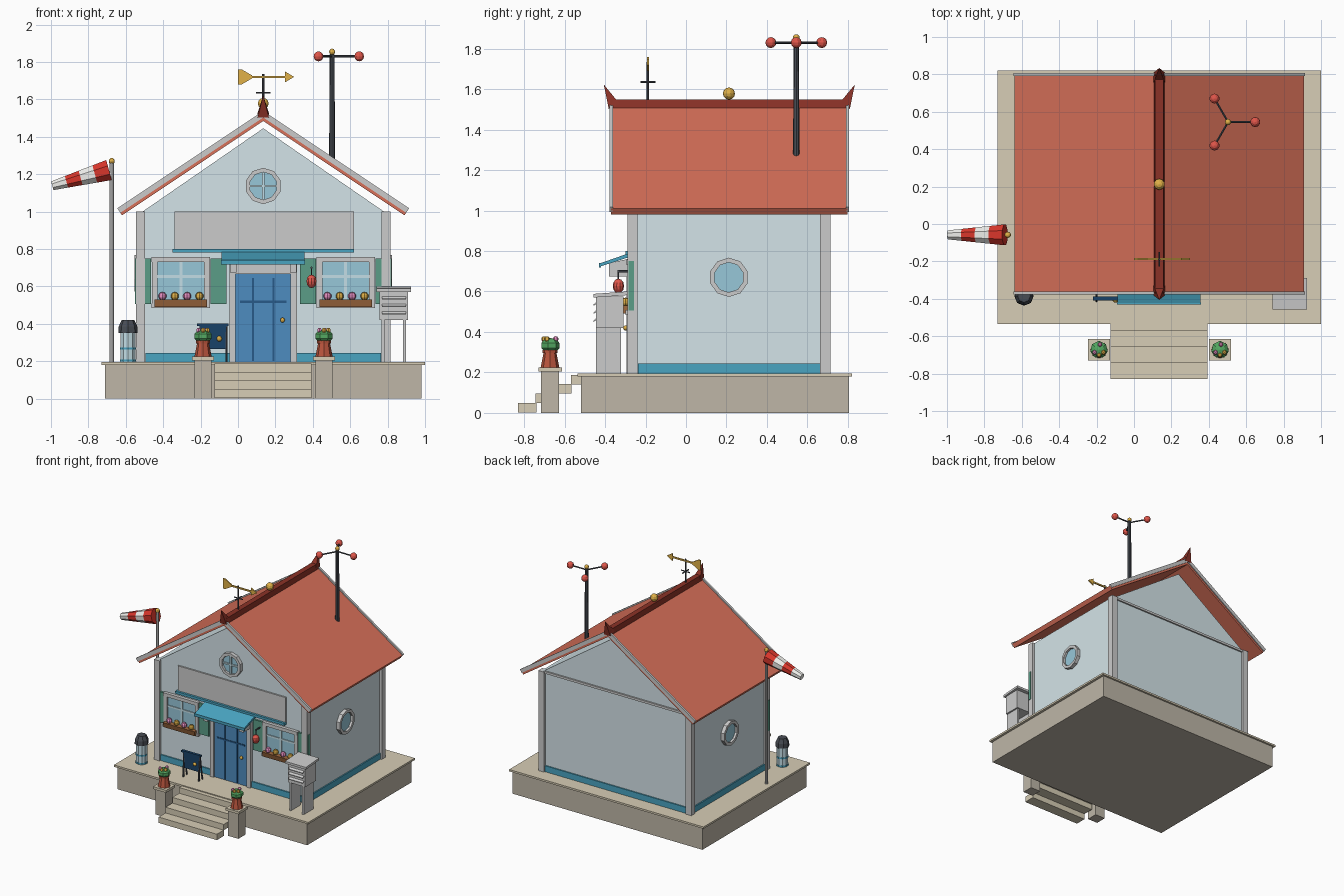
import bpy, bmesh, math
from mathutils import Vector, Matrix

if "Cube" in bpy.data.objects:
    bpy.data.objects.remove(bpy.data.objects["Cube"])

CX, CY = 0.135, 0.212          # house centre
MATS = {}
COL = dict(wall="D3E3E8", skirt="4BA3C0", dblue="1F4468", door="4F8BBE", line="2C5A87", roof="D8705A",
           ridge="8A352B", gold="E0B04A", red="E0574C", white="EEEEEA", sock="D8392F", dark="4A4E55",
           stone="BDB5A6", sand="D6CCB4", glass="96C6D8", green="5B9C86", leaf="55A862", pot="B8553F",
           pink="E58CBF", brown="A06A42", bar="C2DDE5")


def mat(key):
    if key not in MATS:
        lin = [(int(COL[key][i:i + 2], 16) / 255) ** 2.2 for i in (0, 2, 4)]
        MATS[key] = bpy.data.materials.new(key)
        MATS[key].diffuse_color = (*lin, 1)
    return MATS[key]


def finish(name, bm, col):
    bmesh.ops.recalc_face_normals(bm, faces=bm.faces)
    me = bpy.data.meshes.new(name)
    bm.to_mesh(me)
    bm.free()
    ob = bpy.data.objects.new(name, me)
    bpy.context.collection.objects.link(ob)
    if col:
        me.materials.append(mat(col))
    return ob


def box(name, x0, x1, y0, y1, z0, z1, col=None):
    bm = bmesh.new()
    m = Matrix.Translation(((x0 + x1) / 2, (y0 + y1) / 2, (z0 + z1) / 2)) @ Matrix.Diagonal((x1 - x0, y1 - y0, z1 - z0, 1))
    bmesh.ops.create_cube(bm, size=1, matrix=m)
    return finish(name, bm, col)


def prism(name, pts, axis, a, b, col=None):
    """Profile extruded along axis: 'y' takes (x, z) points, 'x' takes (y, z) points."""
    bm = bmesh.new()
    vs = [bm.verts.new((p, a, q) if axis == 'y' else (a, p, q)) for p, q in pts]
    r = bmesh.ops.extrude_face_region(bm, geom=[bm.faces.new(vs)])
    d = (0, b - a, 0) if axis == 'y' else (b - a, 0, 0)
    bmesh.ops.translate(bm, verts=[v for v in r['geom'] if isinstance(v, bmesh.types.BMVert)], vec=d)
    return finish(name, bm, col)


def rod(name, p, q, r1, r2, col=None, n=8, spin=0.0):
    p, q = Vector(p), Vector(q)
    bm = bmesh.new()
    m = Matrix.Translation((p + q) / 2) @ (q - p).to_track_quat('Z', 'Y').to_matrix().to_4x4() @ Matrix.Rotation(spin, 4, 'Z')
    bmesh.ops.create_cone(bm, cap_ends=True, segments=n, radius1=r1, radius2=r2, depth=(q - p).length, matrix=m)
    return finish(name, bm, col)


def ball(name, c, r, col, sz=1.0, n=10):
    bm = bmesh.new()
    bmesh.ops.create_uvsphere(bm, u_segments=n, v_segments=max(5, n * 2 // 3), radius=r,
                              matrix=Matrix.Translation(c) @ Matrix.Diagonal((1, 1, sz, 1)))
    return finish(name, bm, col)


def ring(name, c, direction, ri, ro, h, col=None, n=10):
    """Flat-faced ring with square section, facing along direction."""
    bm = bmesh.new()
    m = Matrix.Translation(c) @ Vector(direction).to_track_quat('Z', 'Y').to_matrix().to_4x4()
    rows = [[bm.verts.new(m @ Vector((r * math.cos(2 * math.pi * (i + .5) / n), r * math.sin(2 * math.pi * (i + .5) / n), z)))
             for r, z in ((ri, 0), (ro, 0), (ro, h), (ri, h))] for i in range(n)]
    for i in range(n):
        for k in range(4):
            bm.faces.new((rows[i][k], rows[i][(k + 1) % 4], rows[(i + 1) % n][(k + 1) % 4], rows[(i + 1) % n][k]))
    return finish(name, bm, col)


# plinth and steps
box("plinth", -.71, .98, -.52, .805, 0, .18, "stone")
box("plinth_cap", -.73, 1.0, -.535, .82, .18, .195, "sand")
for i in range(4):
    y = -.83 + .087 * i
    box("step", -.125, .393, y, min(y + .09, -.52), .003 + .046 * i, .05 + .046 * i, "sand")

# walls, gable, posts, skirt
box("walls", CX - .66, CX + .66, CY - .48, CY + .48, .19, 1.0, "wall")
prism("gable", [(CX - .645, 1.0), (CX + .645, 1.0), (CX, 1.445)], 'y', CY - .48, CY + .48, "wall")
for s in (-1, 1):
    for t in (-1, 1):
        x, y = CX + s * .656, CY + t * .476
        box("corner_post", x - .025, x + .025, y - .025, y + .025, .19, 1.0)
    box("side_skirt", CX + s * .664 - .006, CX + s * .664 + .006, CY - .45, CY + .45, .195, .243, "skirt")
    box("end_skirt", CX - .63, CX + .63, CY + s * .484 - .006, CY + s * .484 + .006, .195, .243, "skirt")
box("back_beam", CX - .64, CX + .64, CY + .475, CY + .492, .985, 1.003)

# roof panels and barge boards
for s in (-1, 1):
    def line(t0, t1):
        return [(CX + s * (d + (.555 * t if d else 0)), z + (.832 * t if d else t / .832))
                for d, z, t in ((0, 1.484, t0), (.755, .98, t0), (.755, .98, t1), (0, 1.484, t1))]
    prism("roof_panel", line(0, .035), 'y', -.37, .798, "roof")
    for y in (-.378, .79):
        prism("barge_board", line(.016, .045), 'y', y, y + .016)
prism("ridge_cap", [(CX - .03, 1.50), (CX + .03, 1.50), (CX + .022, 1.548), (CX - .022, 1.548)], 'y', -.372, .8, "ridge")
for y, t in ((-.36, -1), (.788, 1)):
    rod("ridge_horn", (CX, y - t * .005, 1.515), (CX, y + t * .045, 1.62), .042, .001, "ridge", 4, math.pi / 4)
ball("ridge_ball", (CX, CY, 1.578), .03, "gold")

# round windows: front gable and both sides
for name, c, d in (("front", (CX, CY - .475, 1.137), (0, -1, 0)), ("left", (CX - .655, CY, .67), (-1, 0, 0)),
                   ("right", (CX + .655, CY, .67), (1, 0, 0))):
    c, d = Vector(c), Vector(d)
    ring(name + "_round_frame", c, d, .074, .097, .034)
    rod(name + "_round_glass", c, c + d * .016, .08, .08, "glass", 10, math.pi / 10)
y = CY - .494
box("round_bar_v", CX - .006, CX + .006, y - .008, y + .004, 1.065, 1.209, "bar")
box("round_bar_h", CX - .072, CX + .072, y - .008, y + .004, 1.131, 1.143, "bar")

# front fascia panel and ledge
F = CY - .48
box("fascia_panel", -.34, .62, F - .012, F + .01, .80, 1.0)
box("fascia_ledge", -.35, .62, F - .03, F + .01, .78, .80, "skirt")

# front windows with shutters and flower boxes
for s in (-1, 1):
    x = CX + s * .441
    box("window_glass", x - .14, x + .14, F - .008, F + .01, .50, .745, "glass")
    for t in (-1, 1):
        e = x + t * .14
        box("window_jamb", e - .015, e + .015, F - .022, F + .01, .49, .75)
        e = x + t * .201
        box("shutter", e - .043, e + .043, F - .016, F + .01, .505, .75, "green")
    box("window_head", x - .157, x + .157, F - .026, F + .01, .73, .757)
    box("window_sill", x - .157, x + .157, F - .03, F + .01, .485, .508)
    box("window_bar_v", x - .008, x + .008, F - .014, F, .50, .74, "bar")
    box("window_bar_h", x - .13, x + .13, F - .014, F, .646, .66, "bar")
    prism("flower_box", [(F - .01, .49), (F - .042, .49), (F - .052, .53), (F - .01, .53)], 'x', x - .14, x + .14, "brown")
    for i in range(4):
        ball("box_flower", (x - .098 + .066 * i, F - .03, .548), .022, ("pink", "gold")[i % 2], n=8)

# door
box("door", -.015, .282, F - .014, F + .01, .195, .668, "door")
for x0, x1 in ((-.045, -.013), (.28, .315)):
    box("door_jamb", x0, x1, F - .026, F + .01, .195, .70)
box("door_lintel", -.045, .315, F - .026, F + .01, .665, .735)
for x in (.08, .19):
    box("door_groove_v", x - .006, x + .006, F - .018, F, .2, .645, "line")
box("door_groove_h", .012, .26, F - .018, F, .512, .524, "line")
ball("door_knob", (.238, F - .03, .42), .013, "gold")

# awning with brackets
prism("awning", [(-.428, .722), (-.428, .738), (-.28, .79), (-.28, .77)], 'x', -.088, .355, "skirt")
box("awning_lip", -.09, .357, -.43, -.42, .718, .74, "skirt")
for x in (-.025, .295):
    prism("awning_bracket", [(F, .675), (-.38, .675), (-.38, .74), (F, .765)], 'x', x - .018, x + .018)

# hanging lantern
rod("lantern_arm", (.393, F, .70), (.393, -.338, .70), .006, .006, "dark", 6)
rod("lantern_cord", (.393, -.334, .65), (.393, -.334, .705), .004, .004, "dark", 6)
ball("lantern", (.393, -.334, .627), .028, "red", 1.3)

# gate pillars with potted plants
for x in (-.187, .46):
    y = -.672
    box("pillar", x - .045, x + .045, y - .045, y + .045, 0, .205, "stone")
    box("pillar_cap", x - .058, x + .058, y - .058, y + .058, .205, .225, "sand")
    rod("plant_pot", (x, y, .225), (x, y, .305), .046, .03, "pot")
    rod("pot_rim", (x, y, .295), (x, y, .31), .038, .038, "pot")
    ball("foliage", (x, y, .333), .05, "leaf", .75, 7)
    for dx, dy, c in ((-.024, -.015, "pink"), (.024, -.015, "gold"), (.005, .028, "pink"), (0, -.03, "gold")):
        ball("pot_flower", (x + dx, y + dy, .365), .014, c, n=6)

# notice board, leaning
box("notice_board", -.205, -.062, -.405, -.392, .265, .39, "dblue")
box("notice_rail", -.22, -.05, -.41, -.388, .388, .402, "dblue")
for x in (-.2, -.062):
    rod("notice_leg_front", (x, -.41, .195), (x, -.398, .39), .007, .007, "dark", 6)
    rod("notice_leg_back", (x, -.365, .195), (x, -.395, .39), .006, .006, "dark", 6)
ball("notice_disc", (-.1, -.406, .32), .015, "gold")

# rain gauge
rod("gauge_body", (-.588, -.385, .195), (-.588, -.385, .36), .043, .043, "bar", 10)
for z in (.198, .262):
    rod("gauge_band", (-.588, -.385, z), (-.588, -.385, z + .012), .046, .046, "skirt", 10)
rod("gauge_collar", (-.588, -.385, .35), (-.588, -.385, .385), .052, .05, "dark", 8)
rod("gauge_cap", (-.588, -.385, .385), (-.588, -.385, .42), .05, .034, "dark", 8)

# louvred instrument box on panel legs
for x in (.775, .89):
    box("screen_leg", x - .007, x + .007, -.445, -.32, .195, .43)
box("screen_body", .757, .91, -.445, -.31, .42, .575)
for z in (.455, .495, .535):
    prism("screen_louvre", [(-.445, z + .012), (-.458, z), (-.458, z - .006), (-.445, z + .002)], 'x', .77, .897)
prism("screen_roof", [(-.458, .57), (-.29, .582), (-.29, .6), (-.458, .588)], 'x', .74, .925)

# windsock on pole
rod("windsock_pole", (-.675, -.058, .195), (-.675, -.058, 1.265), .012, .012)
ball("windsock_finial", (-.675, -.058, 1.27), .017, "gold")
a, b = Vector((-.69, -.058, 1.222)), Vector((-.993, -.058, 1.138))
for i in range(4):
    rod("windsock_band", a.lerp(b, i / 4), a.lerp(b, (i + 1) / 4), .06 - .0085 * i, .0515 - .0085 * i, ("sock", "white")[i % 2], 8, math.pi / 8)

# weathervane
V = -.188
rod("vane_pole", (CX, V, 1.53), (CX, V, 1.735), .006, .006, "dark")
rod("vane_cross_x", (CX - .038, V, 1.635), (CX + .038, V, 1.635), .005, .005, "dark", 6)
rod("vane_cross_y", (CX, V - .038, 1.635), (CX, V + .038, 1.635), .005, .005, "dark", 6)
prism("vane_tail", [(0, 1.68), (.02, 1.68), (.075, 1.712), (.075, 1.728), (.02, 1.76), (0, 1.76)], 'y', V - .005, V + .005, "gold")
box("vane_shaft", .06, .26, V - .005, V + .005, 1.714, 1.726, "gold")
prism("vane_head", [(.25, 1.69), (.30, 1.72), (.25, 1.75)], 'y', V - .005, V + .005, "gold")

# spinning-cup wind gauge
A = Vector((.503, .545, 1.83))
rod("wind_gauge_pole", (A.x, A.y, 1.25), (A.x, A.y, 1.84), .016, .013, "dark")
ball("wind_gauge_finial", A + Vector((0, 0, .024)), .017, "gold")
for i in range(3):
    end = A + Vector((math.cos(i * math.tau / 3), math.sin(i * math.tau / 3), 0)) * .145
    rod("wind_gauge_arm", A, end, .006, .006, "dark", 6)
    ball("wind_gauge_cup", end, .027, "red")

for m in bpy.data.materials:
    if m.users and not m.is_grease_pencil:
        m.use_nodes = True
        m.node_tree.nodes["Principled BSDF"].inputs["Base Color"].default_value = m.diffuse_color
